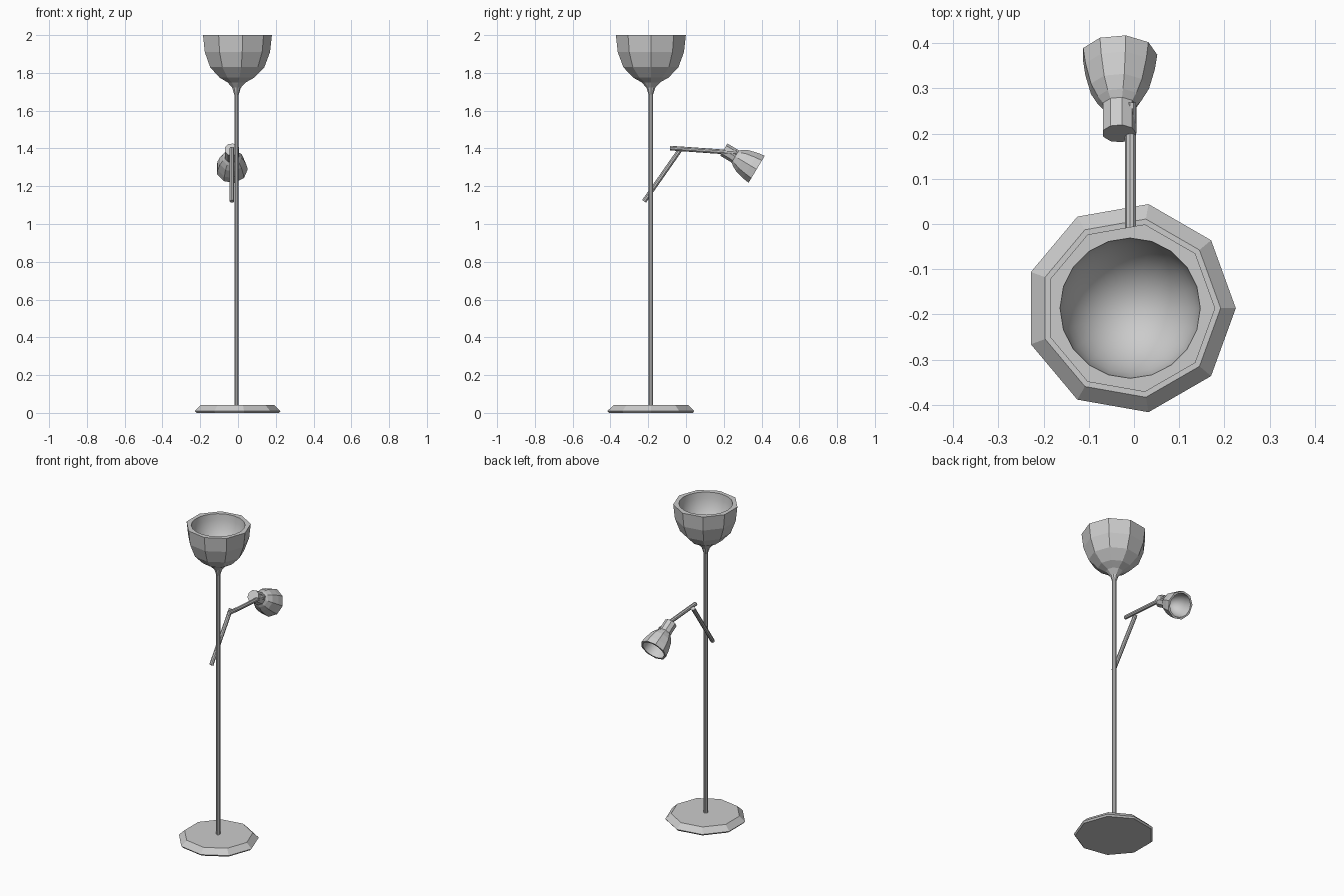
import bpy, bmesh, math
from mathutils import Matrix, Vector

if "Cube" in bpy.data.objects:
    bpy.data.objects.remove(bpy.data.objects["Cube"])

SIDES = 9
POLE = Vector((-0.0085, -0.186, 0))


def add_object(name, bm, matrix):
    bmesh.ops.recalc_face_normals(bm, faces=bm.faces[:])
    mesh = bpy.data.meshes.new(name)
    bm.to_mesh(mesh)
    bm.free()
    ob = bpy.data.objects.new(name, mesh)
    bpy.context.collection.objects.link(ob)
    ob.matrix_world = matrix
    return ob


def lathe(name, profile, matrix):
    """Closed faceted solid from (radius, height) pairs around local z."""
    bm = bmesh.new()
    angles = [2 * math.pi * i / SIDES for i in range(SIDES)]
    rings = [[bm.verts.new((r * math.cos(a), r * math.sin(a), z)) for a in angles]
             for r, z in profile]
    for lo, hi in zip(rings, rings[1:]):
        for i in range(SIDES):
            j = (i + 1) % SIDES
            bm.faces.new((lo[i], lo[j], hi[j], hi[i]))
    bm.faces.new(rings[0][::-1])
    bm.faces.new(rings[-1])
    return add_object(name, bm, matrix)


def rod(name, start, end, radius):
    a, b = Vector(start), Vector(end)
    turn = (b - a).to_track_quat('Z', 'Y').to_matrix().to_4x4()
    return lathe(name, [(radius, 0), (radius, (b - a).length)],
                 Matrix.Translation(a) @ turn)


def scoop(ob, radius, depth, rim):
    """Hollow the shade with a smooth round bowl sunk from its rim."""
    bm = bmesh.new()
    bmesh.ops.create_uvsphere(bm, u_segments=20, v_segments=16, radius=1)
    for f in bm.faces:
        f.smooth = True
    shape = Matrix.Translation((0, 0, rim)) @ Matrix.Diagonal((radius, radius, depth, 1))
    bm.transform(shape)
    cutter = add_object(ob.name + "_cutter", bm, ob.matrix_world.copy())
    cutter.hide_render = True
    mod = ob.modifiers.new("bowl", 'BOOLEAN')
    mod.operation = 'DIFFERENCE'
    mod.solver = 'EXACT'
    mod.object = cutter
    bpy.context.view_layer.update()
    with bpy.context.temp_override(object=ob, active_object=ob):
        bpy.ops.object.modifier_apply(modifier=mod.name)
    bpy.data.objects.remove(cutter)


# Base, pole and uplight shade share the pole axis
stand = Matrix.Translation(POLE)
lathe("base", [(0.225, 0), (0.2335, 0.01), (0.2, 0.042), (0.19, 0.042)], stand)
lathe("pole", [(0.012, 0.04), (0.012, 1.7)], stand)
shade = lathe("main_shade", [(0.012, 1.685), (0.024, 1.722), (0.05, 1.75), (0.095, 1.775),
                             (0.148, 1.83), (0.178, 1.91), (0.188, 2.0)], stand)
scoop(shade, 0.155, 0.195, 2.0)

# Jointed side arm
rod("lower_arm", (-0.032, -0.222, 1.12), (-0.032, -0.025, 1.402), 0.0125)
rod("upper_arm", (-0.007, -0.085, 1.402), (-0.007, 0.268, 1.377), 0.0125)

# Reading lamp, tilted forward and down
head = Matrix.Translation((-0.033, 0.2, 1.394)) @ Matrix.Rotation(math.radians(-121), 4, 'X')
lathe("lamp_socket", [(0.038, 0), (0.038, 0.082)], head)
cup = lathe("reading_shade", [(0.034, 0.066), (0.05, 0.086), (0.066, 0.115),
                              (0.079, 0.165), (0.0845, 0.203)], head)
scoop(cup, 0.07, 0.115, 0.203)
